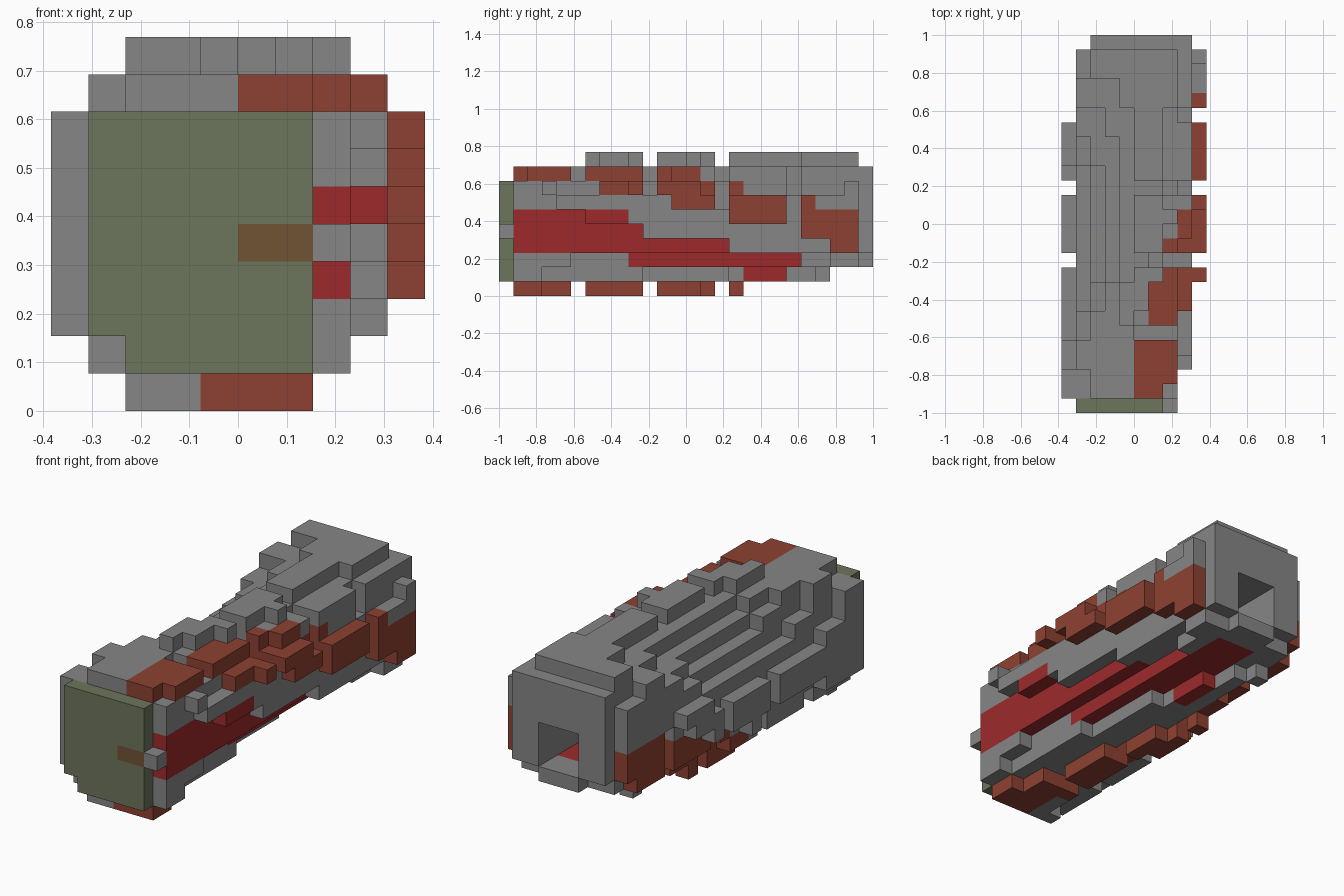
import bpy, bmesh, math

cube = bpy.data.objects.get("Cube")
if cube:
    bpy.data.objects.remove(cube, do_unlink=True)

LENGTH = 26            # blocks along y
LAST = LENGTH - 1
WIDE = 10              # blocks across x and z
S = 2 / LENGTH         # block size
AXIS_X, AXIS_Z = 5, 4  # twist axis, in block indices


def material(name, colour):
    m = bpy.data.materials.new(name)
    m.use_nodes = True
    rgba = (*colour, 1)
    m.diffuse_color = rgba
    m.node_tree.nodes["Principled BSDF"].inputs["Base Color"].default_value = rgba
    return m


mats = {
    "gray": material("stone gray", (0.24, 0.24, 0.24)),
    "rust": material("rust brown", (0.27, 0.053, 0.032)),
    "red": material("deep red", (0.34, 0.023, 0.024)),
    "olive": material("olive green", (0.15, 0.178, 0.105)),
    "brown": material("strap brown", (0.16, 0.087, 0.033)),
}
order = list(mats)


def front_block(u, w):
    """Flat front cap with a painted strap and a small latch."""
    if (u, w) == (2, 0):
        return "latch", "gray"
    if -4 <= u <= 1 and abs(w) <= 3 and (u, w) != (-4, -3):
        return "front_cap", "brown" if w == 0 and u >= 0 else "olive"


def back_block(x, z):
    """Back cap with a square opening and a sill below it."""
    if z == -2 and abs(x) <= 1:
        return "back_sill", "gray"
    if abs(x) <= 3 and -1 <= z <= 4 and not (abs(x) <= 1 and z <= 1):
        return "back_cap", "gray"


def past_stairs(i, j, k):
    """True outside the stepped spine face, which is fuller at both ends."""
    near_end = min(j, LAST - j)
    column = min(i if near_end == j else WIDE - 1 - k, 2)
    if near_end <= 2 + 2 * column:
        extra = 3
    else:
        extra = 1 if near_end <= 4 + 2 * column else 0
    return k - i > 4 + extra


def is_red(i, j, k):
    """The red strip shifts in three long steps as the body turns."""
    step = (j - 1) // 8
    if step == 0:
        return 3 <= k <= 5
    if step == 1:
        return 2 <= k <= 4 and 5 <= i <= 7
    return 4 <= i <= 6 and j < LAST - 1


def block(i, j, k):
    """Part and colour at a grid cell, or None; the section turns a quarter."""
    x, z = i - AXIS_X, k - AXIS_Z
    if j == 0:
        return front_block(x, z)
    if j == LAST:
        return back_block(x, z)
    if past_stairs(i, j, k):
        return None
    a = math.radians(90 * j / LAST)
    u = x * math.cos(a) - z * math.sin(a)
    w = abs(x * math.sin(a) + z * math.cos(a))
    spread = math.sin(2 * a) ** 2
    rim = i in (0, WIDE - 1) or k in (0, WIDE - 1)
    # hollow behind the open back end
    if j > 12 and abs(u) < 1.5 and w < 1.5:
        return None
    # square core, with the spine on one side and the red strip opposite
    rounded = u < -4.3 and w > 3.2
    if -5.35 < u < 2.5 and w < 3.55 and not rounded and (not rim or u < -4.15):
        if u < -3.5:
            return "spine", "gray"
        return "core", "red" if u > 0.5 and is_red(i, j, k) else "gray"
    # two side bands cut into teeth, with rust edges
    inside = -4.3 < u < 1.5 + 0.35 * spread and 2.9 < w < 4.3 + 0.685 * spread
    if j % 5 and inside and w - u < 7.3 and w - u > 2.3:
        return "side_bands", "rust" if u > -1.06 else "gray"


cells = {}
for j in range(LENGTH):
    for i in range(WIDE):
        for k in range(WIDE):
            found = block(i, j, k)
            if found:
                cells[i, j, k] = found


def build(part):
    """Mesh the exposed block faces of one part."""
    bm = bmesh.new()
    verts = {}

    def vert(p):
        if p not in verts:
            verts[p] = bm.verts.new((p[0] * S - WIDE * S / 2, p[1] * S - 1, p[2] * S))
        return verts[p]

    for cell, (name, colour) in cells.items():
        if name != part:
            continue
        for n in range(3):
            for side in (0, 1):
                near = list(cell)
                near[n] += 2 * side - 1
                if tuple(near) in cells:
                    continue
                ring = []
                for s, t in ((0, 0), (1, 0), (1, 1), (0, 1)):
                    p = list(cell)
                    p[n] += side
                    p[(n + 1) % 3] += s
                    p[(n + 2) % 3] += t
                    ring.append(vert(tuple(p)))
                face = bm.faces.new(ring if side else ring[::-1])
                face.material_index = order.index(colour)
    mesh = bpy.data.meshes.new(part)
    bm.to_mesh(mesh)
    bm.free()
    for m in mats.values():
        mesh.materials.append(m)
    bpy.context.collection.objects.link(bpy.data.objects.new(part, mesh))


for part in ("front_cap", "latch", "core", "spine", "side_bands", "back_cap", "back_sill"):
    build(part)
